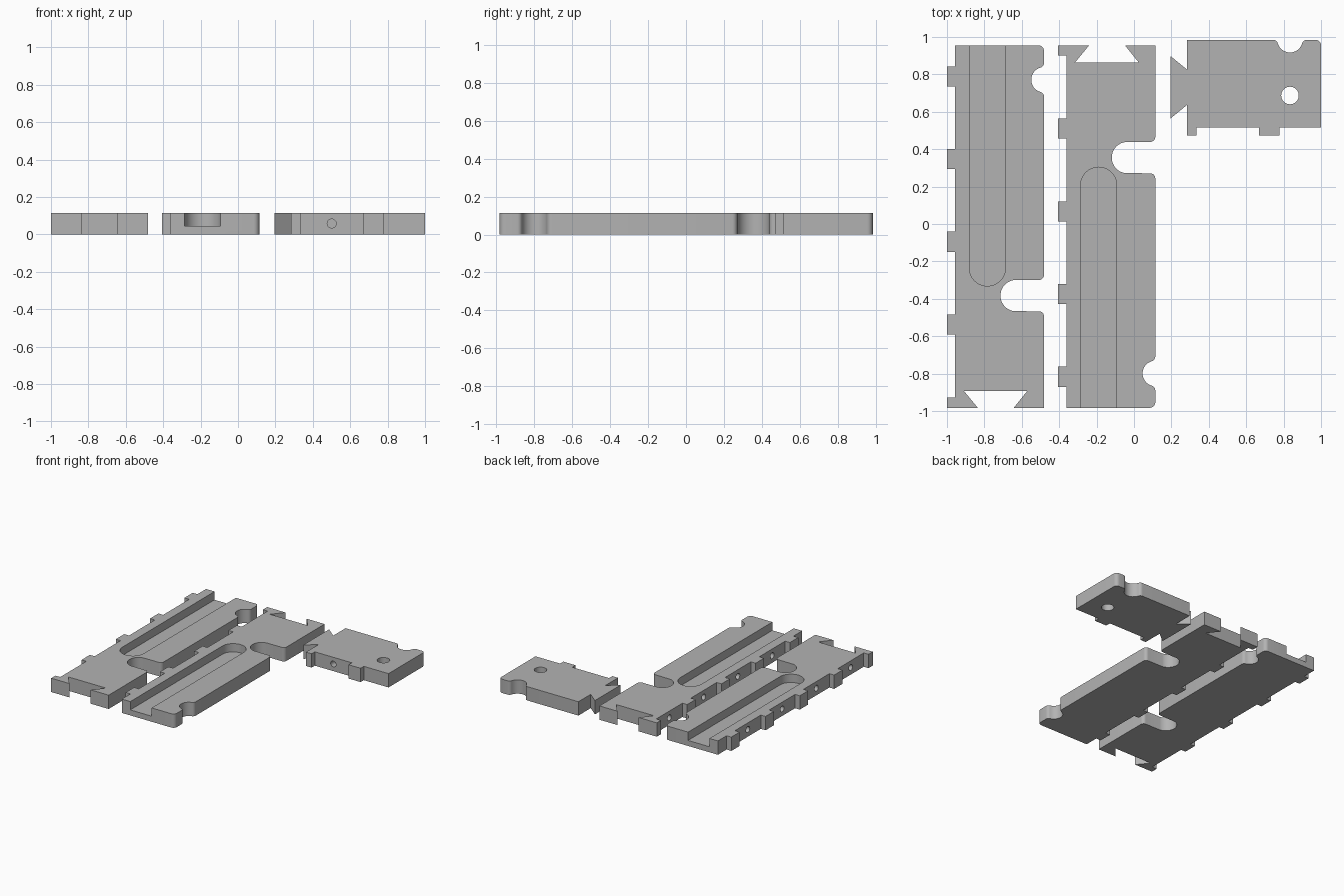
import bpy, bmesh, math
from math import pi, sin, cos, atan2, sqrt, radians
from mathutils import Matrix

if "Cube" in bpy.data.objects:
    bpy.data.objects.remove(bpy.data.objects["Cube"])

H = 0.113          # plate thickness
FLOOR = 0.045      # groove floor height
LIP = 0.027        # fillet on bite and slot lips
BITE_R, SLOT_R, SLOT_D = 0.068, 0.084, 0.149

grey = bpy.data.materials.new("plain grey")
grey.diffuse_color = (0.45, 0.45, 0.45, 1)
grey.use_nodes = True
grey.node_tree.nodes["Principled BSDF"].inputs["Base Color"].default_value = grey.diffuse_color


def arc(cx, cy, r, a0, a1, n):
    return [(cx + r * cos(a0 + (a1 - a0) * i / n),
             cy + r * sin(a0 + (a1 - a0) * i / n)) for i in range(n + 1)]


# Edge cut-outs as (depth, position along edge), with filleted lips
def cutout(lip_t, lip_end, depth, r, half):
    low = arc(LIP, -lip_t, LIP, pi, lip_end, 6)
    mid = arc(depth, 0, r, -half, half, 20)
    return low + mid[1:-1] + [(d, -t) for d, t in reversed(low)]


T = sqrt((BITE_R + LIP) ** 2 - LIP ** 2)
BITE = cutout(T, atan2(T, -LIP), 0, BITE_R, atan2(T, LIP))
SLOT = cutout(SLOT_R + LIP, pi / 2, SLOT_D, SLOT_R, pi / 2)


def prism(name, outline, z0, z1):
    bm = bmesh.new()
    face = bm.faces.new([bm.verts.new((x, y, z0)) for x, y in outline])
    top = bmesh.ops.extrude_face_region(bm, geom=[face])["geom"]
    bmesh.ops.translate(bm, vec=(0, 0, z1 - z0),
                        verts=[v for v in top if isinstance(v, bmesh.types.BMVert)])
    bmesh.ops.recalc_face_normals(bm, faces=bm.faces)
    return add(name, bm)


def add(name, bm):
    mesh = bpy.data.meshes.new(name)
    bm.to_mesh(mesh)
    bm.free()
    mesh.materials.append(grey)
    ob = bpy.data.objects.new(name, mesh)
    bpy.context.collection.objects.link(ob)
    return ob


def pin_cutter(x, y, z, r, length, axis):
    bm = bmesh.new()
    bmesh.ops.create_cone(bm, cap_ends=True, segments=24, radius1=r, radius2=r,
                          depth=length,
                          matrix=Matrix.Translation((x, y, z)) @ Matrix.Rotation(pi / 2, 4, axis)
                          if axis != "Z" else Matrix.Translation((x, y, z)))
    return add("hole_cutter", bm)


def finish(ob, cutters):
    bpy.context.view_layer.objects.active = ob
    for c in cutters:
        m = ob.modifiers.new("cut", "BOOLEAN")
        m.operation, m.solver, m.object = "DIFFERENCE", "EXACT", c
        bpy.ops.object.modifier_apply(modifier=m.name)
        bpy.data.objects.remove(c)
    bpy.ops.object.select_all(action="DESELECT")
    ob.select_set(True)
    bpy.ops.object.shade_smooth_by_angle(angle=radians(30))


# Long plate: s mirrors it end for end
def long_plate(name, x0, s):
    L, W, TAB, yc = 0.969, 0.476, 0.043, -0.014
    tabs = [0.803, 0.361, -0.081, -0.524]
    place = lambda pts: [(x0 + u, yc + s * v) for u, v in pts]
    # Dovetail socket in the end
    pts = [(-TAB, -L), (0.122, -L), (0.047, -L + 0.091), (0.387, -L + 0.091),
           (0.314, -L), (W, -L)]
    # Slot, bite and rounded corner on the right edge
    pts += [(W - d, -0.369 + t) for d, t in SLOT]
    pts += [(W - d, 0.785 + t) for d, t in BITE]
    pts += arc(W - 0.03, L - 0.03, 0.03, 0, pi / 2, 6)
    # Tabs down the left edge
    pts += [(0, L)]
    for c in tabs:
        pts += [(0, c + 0.054), (-TAB, c + 0.054), (-TAB, c - 0.054), (0, c - 0.054)]
    pts += [(0, -L + 0.055), (-TAB, -L + 0.055)]
    plate = prism(name, place(pts), 0, H)
    # Round-ended groove, open at the far end
    g = arc(0.173, -0.221, 0.0965, pi, 2 * pi, 24) + [(0.2695, L + 0.1), (0.0765, L + 0.1)]
    cutters = [prism("groove_cutter", place(g), FLOOR, H + 0.1)]
    # Blind pin holes midway between tabs
    for c in tabs:
        cutters.append(pin_cutter(x0, yc + s * (c - 0.2215), 0.058, 0.024, 0.1, "Y"))
    finish(plate, cutters)


long_plate("left_long_plate", -0.957, 1)
long_plate("middle_long_plate", -0.362, -1)

# Short plate with dovetail tongue on the left and tabs at the front
X0, Y0, Y1, YT = 0.283, 0.515, 0.985, 0.473
pts = [(X0, YT), (0.334, YT), (0.334, Y0), (0.668, Y0), (0.668, YT), (0.777, YT),
       (0.777, Y0), (1.0, Y0)]
pts += arc(0.97, Y1 - 0.03, 0.03, 0, pi / 2, 6)
pts += [(0.834 - t, Y1 - d) for d, t in BITE]
pts += [(X0, Y1), (X0, 0.826), (0.195, 0.898), (0.195, 0.564), (X0, 0.636)]
short = prism("short_plate", pts, 0, H)
finish(short, [pin_cutter(0.834, 0.687, H / 2, 0.047, 0.4, "Z"),
               pin_cutter(0.501, Y0, 0.058, 0.024, 0.1, "X")])
